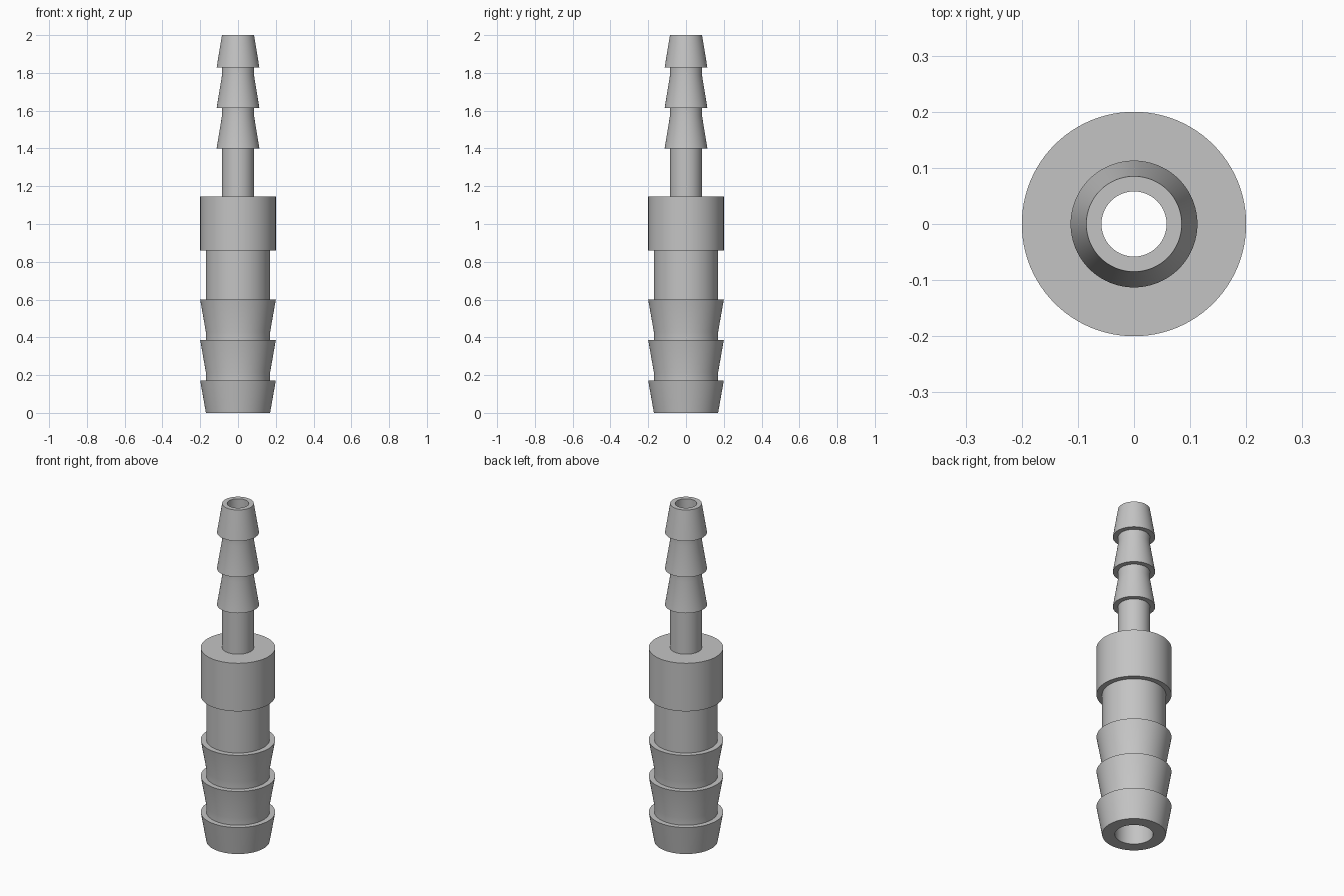
import bpy
import bmesh
import math

cube = bpy.data.objects.get("Cube")
if cube:
    bpy.data.objects.remove(cube, do_unlink=True)

SIDES = 96
PITCH, SLOPE = 0.214, 0.171      # barb spacing and cone length

grey = bpy.data.materials.new("plain grey")
grey.use_nodes = True
colour = (0.55, 0.55, 0.55, 1)
grey.diffuse_color = colour
grey.node_tree.nodes["Principled BSDF"].inputs["Base Color"].default_value = colour


def barbs(neck, lip, end, direction):
    """Outline of three barbs, from the hose end towards the collar."""
    points = [(neck, end)]
    for i in range(3):
        start = end + direction * PITCH * i
        if i:
            points.append((neck, start))
        points.append((lip, start + direction * SLOPE))
        points.append((neck, start + direction * SLOPE))
        if i < 2:
            # short straight neck before the next cone
            points.append((neck, start + direction * PITCH))
    return list(dict.fromkeys(points))


# Outer outline: wide barbs, collar, narrow barbs
outline = barbs(0.17, 0.2, 0, 1)
outline += [(0.17, 0.86), (0.2, 0.86), (0.2, 1.145), (0.085, 1.145)]
outline += reversed(barbs(0.085, 0.113, 2, -1))
# Stepped bore back down to the wide end
outline += [(0.058, 2), (0.058, 1.0), (0.102, 1.0), (0.102, 0)]

# Lathe the closed outline around z
bm = bmesh.new()
rings = []
for r, z in outline:
    rings.append([bm.verts.new((r * math.cos(math.tau * k / SIDES),
                                r * math.sin(math.tau * k / SIDES), z))
                  for k in range(SIDES)])
for lower, upper in zip(rings, rings[1:] + rings[:1]):
    for k in range(SIDES):
        n = (k + 1) % SIDES
        bm.faces.new((lower[k], lower[n], upper[n], upper[k]))
bmesh.ops.recalc_face_normals(bm, faces=bm.faces)

mesh = bpy.data.meshes.new("barbed_hose_fitting")
bm.to_mesh(mesh)
bm.free()
mesh.materials.append(grey)
fitting = bpy.data.objects.new("barbed_hose_fitting", mesh)
bpy.context.collection.objects.link(fitting)

# Smooth round walls, crisp lips and shoulders
bpy.ops.object.select_all(action="DESELECT")
fitting.select_set(True)
bpy.context.view_layer.objects.active = fitting
bpy.ops.object.shade_smooth_by_angle(angle=math.radians(30))
